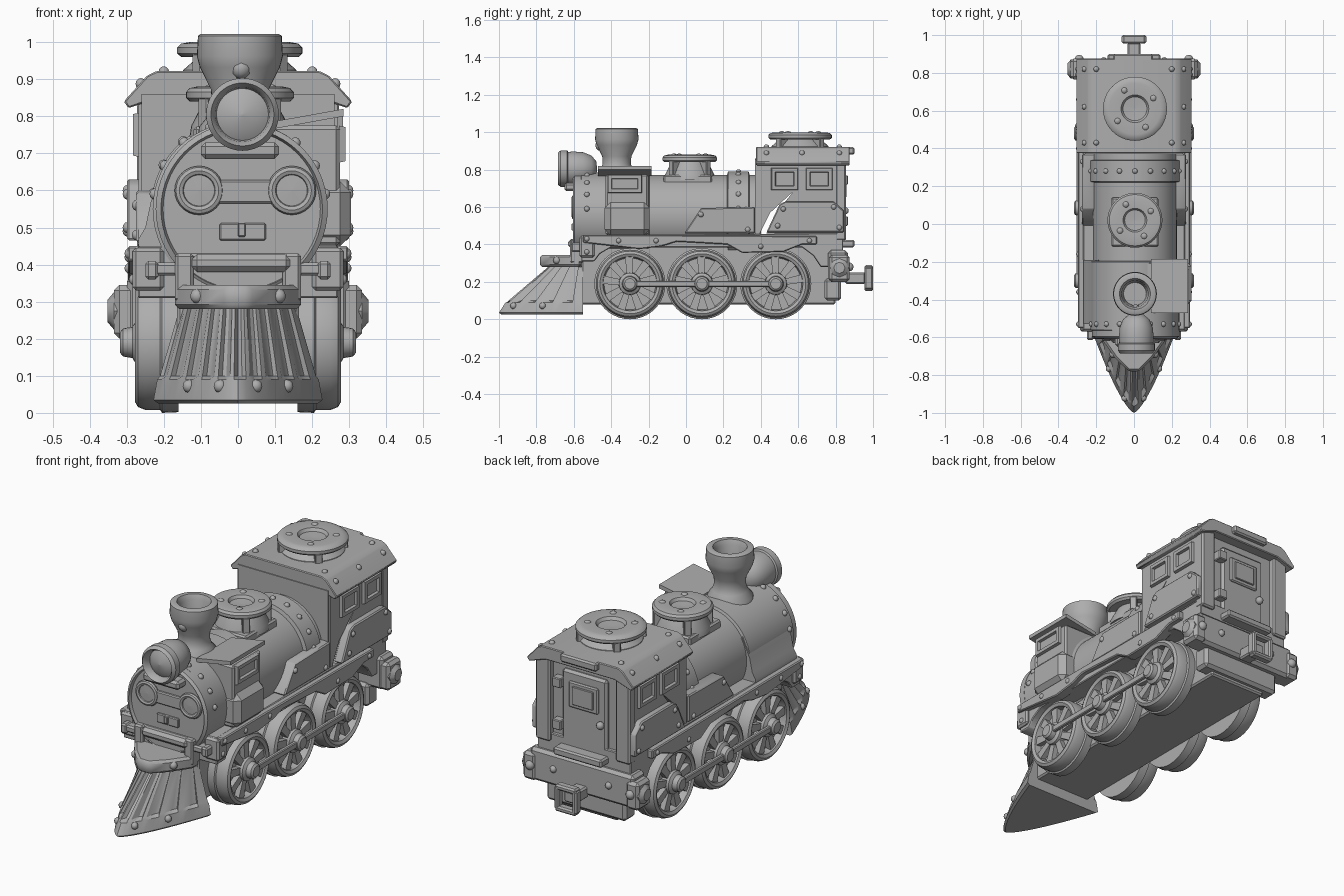
import bpy, bmesh, math
from mathutils import Matrix, Vector

if "Cube" in bpy.data.objects:
    bpy.data.objects.remove(bpy.data.objects["Cube"])

grey = bpy.data.materials.new("plain grey")
grey.diffuse_color = (0.42, 0.42, 0.42, 1)
grey.use_nodes = True
grey.node_tree.nodes["Principled BSDF"].inputs["Base Color"].default_value = grey.diffuse_color
ROT = {'z': Matrix(), 'y': Matrix.Rotation(math.radians(-90), 4, 'X'),
       'x': Matrix.Rotation(math.radians(90), 4, 'Y')}


def finish(name, bm, angle=35):
    bmesh.ops.recalc_face_normals(bm, faces=bm.faces)
    me = bpy.data.meshes.new(name)
    bm.to_mesh(me)
    bm.free()
    me.materials.append(grey)
    me.shade_smooth()
    me.set_sharp_from_angle(angle=math.radians(angle))
    ob = bpy.data.objects.new(name, me)
    bpy.context.collection.objects.link(ob)
    return ob


def loft(name, rings, bevel=0, caps=True, closed=False, angle=35):
    """Skin a list of equal point rings."""
    bm = bmesh.new()
    rows = [[bm.verts.new(p) for p in r] for r in rings]
    n = len(rows[0])
    pairs = list(zip(rows, rows[1:])) + ([(rows[-1], rows[0])] if closed else [])
    for a, b in pairs:
        for i in range(n):
            j = (i + 1) % n
            bm.faces.new((a[i], a[j], b[j], b[i]))
    if caps and not closed:
        bm.faces.new(rows[0])
        bm.faces.new(rows[-1])
    if bevel:
        bmesh.ops.recalc_face_normals(bm, faces=bm.faces)
        bmesh.ops.bevel(bm, geom=bm.edges[:], offset=bevel, segments=1, affect='EDGES')
    return finish(name, bm, angle)


def prism(name, pts, axis, a, b, bevel=0):
    """Extrude a profile: (y,z) along x, (x,z) along y, (x,y) along z."""
    put = {'x': lambda p, d: (d, p[0], p[1]), 'y': lambda p, d: (p[0], d, p[1]),
           'z': lambda p, d: (p[0], p[1], d)}[axis]
    return loft(name, [[put(p, d) for p in pts] for d in (a, b)], bevel)


def box(name, x0, x1, y0, y1, z0, z1, bevel=0.008):
    return prism(name, [(x0, y0), (x1, y0), (x1, y1), (x0, y1)], 'z', z0, z1, bevel)


def side_box(name, s, x0, x1, *rest):
    """Box given for the right side, mirrored when s is -1."""
    return box(name, min(s * x0, s * x1), max(s * x0, s * x1), *rest)


def lathe(name, prof, loc, axis='z', n=40, closed=False):
    """Turn a (radius, height) profile about an axis through loc."""
    m = Matrix.Translation(loc) @ ROT[axis]
    rings = [[m @ Vector((r * math.cos(math.tau * i / n), r * math.sin(math.tau * i / n), h))
              for i in range(n)] for r, h in prof]
    return loft(name, rings, closed=closed)


def ring(name, R, r, loc, axis, n=32):
    return lathe(name, [(R + r * math.cos(k * math.pi / 4), r * math.sin(k * math.pi / 4))
                        for k in range(8)], loc, axis, n, True)


rivet_bm = bmesh.new()


def rivet(x, y, z, r=0.015):
    bmesh.ops.create_uvsphere(rivet_bm, u_segments=10, v_segments=6, radius=r,
                              matrix=Matrix.Translation((x, y, z)))


def frame_window(name, s, x, y0, y1, z0, z1):
    """Raised rectangular rim with a thin pane on a side wall."""
    def rect(d, xx):
        return [(xx, y0 + d, z0 + d), (xx, y1 - d, z0 + d), (xx, y1 - d, z1 - d), (xx, y0 + d, z1 - d)]
    loft(name, [rect(0, s * x), rect(0.004, s * (x + .018)), rect(0.022, s * (x + .018)),
                rect(0.025, s * (x + .004))])


# boiler
lathe("boiler", [(.20, -.575), (.235, -.56), (.235, -.20), (.222, -.195), (.222, .22), (.24, .225),
                 (.24, .335), (.222, .34), (.222, .40)], (.005, 0, .55), 'y', 56)
lathe("face_plate", [(.232, -.56), (.232, -.595), (.218, -.605), (.212, -.59), (.0, -.59)], (.01, 0, .55), 'y', 56)
for x in (-.105, .145):
    ring("eye_ring", .053, .013, (x, -.598, .60), 'y')
    lathe("eye_disc", [(.05, 0), (.045, -.012), (.0, -.014)], (x, -.59, .60), 'y')
box("face_bridge", -.055, .095, -.605, -.58, .565, .628, .005)
box("mouth_plate", -.05, .075, -.602, -.58, .465, .512, .004)
box("mouth_latch", 0, .02, -.612, -.59, .475, .512, .003)
# flared skirt where the boiler meets the running board
prism("boiler_skirt", [(-.19, .67), (-.235, .57), (-.25, .50), (-.268, .47), (-.268, .44), (-.05, .44)],
      'y', -.53, -.19)

# headlight
box("headlight_bracket", -.10, .11, -.65, -.50, .685, .73, .012)
lathe("headlight", [(.0, .125), (.04, .12), (.07, .095), (.088, .05), (.092, 0), (.09, -.03), (.098, -.035), (.098, -.07),
                    (.085, -.085), (.074, -.07), (.07, -.045), (.04, -.062), (.0, -.067)], (.012, -.60, .805), 'y')
rivet(.008, -.455, .93, .03)

# chimney
lathe("chimney", [(.115, -.05), (.11, 0), (.085, .03), (.075, .06), (.078, .10), (.108, .16), (.116, .19), (.113, .245),
                  (.105, .25), (.082, .25), (.07, .225), (.06, .10), (.0, .10)], (.005, -.37, .772))


def hatch(name, y, z, k, h):
    """Flared cap with a hollow boss, knobs and brackets."""
    lathe(name, [(.14 * k, -.03), (.135 * k, .0), (.10 * k, h - .04), (.14 * k, h - .04), (.15 * k, h - .03),
                 (.15 * k, h - .015), (.14 * k, h - .004), (.12 * k, h), (.065 * k, h - .003), (.056 * k, h - .018),
                 (0, h - .022)], (.005, y, z))
    for a in (30, 120, 215, 300):
        c, s = math.cos(math.radians(a)), math.sin(math.radians(a))
        rivet(.005 + .10 * k * c, y + .10 * k * s, z + h - .015, .022)
    for a in (45, 135, 225, 315):
        ob = box(name + "_bracket", .08 * k, .148 * k, -.018, .018, -.015, h - .03, .004)
        ob.matrix_world = Matrix.Translation((.005, y, z)) @ Matrix.Rotation(math.radians(a), 4, 'Z')


box("dome_base", -.12, .13, -.12, .14, .70, .772)
hatch("steam_dome", .02, .775, .97, .105)
hatch("roof_hatch", .61, .925, 1.13, .075)

# cab with a slanted slot behind the front post
prism("cab", [(.38, .86), (.38, .46), (.395, .46), (.45, .57), (.575, .685), (.485, .57), (.43, .46),
              (.82, .46), (.82, .86)], 'x', -.268, .268)
prism("cab_front_post", [(.37, .86), (.37, .45), (.395, .45), (.41, .86)], 'x', -.26, .26)
roof = [(-.308, .84), (-.245, .91), (-.22, .922), (.22, .922), (.245, .91), (.308, .84), (.295, .822),
        (.20, .855), (-.20, .855), (-.295, .822)]
prism("roof", roof, 'y', .375, .875, .004)
box("roof_back_ridge", -.11, .10, .86, .90, .88, .922)
for s in (-1, 1):
    frame_window("cab_window", s, .265, .455, .60, .69, .81)
    frame_window("cab_window", s, .265, .64, .785, .69, .81)
    prism("cab_side_panel", [(.43, .465), (.50, .615), (.53, .63), (.79, .63), (.845, .58), (.845, .465)],
          'x', s * .25, s * .30, .006)
    side_box("cab_back_post", s, .19, .272, .80, .855, .42, .86)
    prism("boiler_side_panel", [(-.01, .46), (.08, .595), (.37, .60), (.37, .46)], 'x', s * .17, s * .275, .006)
    for y, z in ((.08, .56), (.33, .48), (.49, .50), (.52, .59), (.79, .60), (.82, .49)):
        rivet(s * (.272 if y < .4 else .297), y, z)
    for y in (.43, .62, .82):
        rivet(s * .262, y, .888)
    for y in (.43, .82):
        rivet(s * .20, y, .92)
# rear door
box("cab_door", -.13, .13, .81, .84, .43, .815, .012)
box("door_window_rim", -.085, .085, .83, .85, .63, .765, .006)
box("door_window_pane", -.06, .06, .845, .857, .65, .745, .003)
for z in (.50, .72):
    box("door_hinge", .12, .17, .82, .865, z, z + .05, .004)
rivet(-.10, .85, .58, .02)
box("door_step", -.14, .14, .80, .90, .385, .425)

# side cabinet beside the boiler front
box("side_cabinet", .05, .275, -.43, -.20, .45, .775, .01)
box("side_cabinet_base", .05, .305, -.435, -.195, .45, .625, .03)
frame_window("cabinet_window", 1, .272, -.42, -.235, .675, .775)
prism("cabinet_roof", [(.09, .765), (.285, .80), (.285, .82), (.09, .785)], 'y', -.47, -.185)

# chassis and running boards
box("belly", -.165, .165, -.56, .80, .08, .44)
board = [(-.56, .45), (-.56, .31), (-.49, .31), (-.46, .35), (-.40, .385), (.62, .385), (.68, .34), (.72, .28),
         (.84, .28), (.84, .46)]
prism("running_board", board, 'x', -.27, .27, .004)
for s in (-1, 1):
    prism("board_trim", [(-.55, .45), (-.55, .41), (-.25, .375), (-.13, .39), (-.05, .415), (.22, .40), (.30, .355),
                         (.52, .36), (.62, .40), (.70, .40), (.70, .445), (-.20, .45)], 'x', s * .24, s * .297, .005)
    side_box("front_corner", s, .20, .285, -.57, -.49, .33, .445, .01)
    side_box("front_buffer", s, .16, .225, -.61, -.55, .37, .405)
    side_box("front_buffer_pad", s, .215, .25, -.615, -.55, .36, .41)
    for y, z in ((-.53, .43), (-.53, .36), (-.16, .42), (.40, .39), (.66, .42), (-.36, .42)):
        rivet(s * (.28 if z == .36 else .292), y, z)

# wheels and coupling rods
WY = (-.30, .085, .48)
WZ = .19
for s in (-1, 1):
    for y in WY:
        lathe("wheel", [(.0, s * .16), (.188, s * .16), (.19, s * .205), (.182, s * .21), (.182, s * .25),
                        (.174, s * .27), (.16, s * .278), (.145, s * .27), (.138, s * .235), (.0, s * .235)], (0, y, WZ), 'x')
        lathe("wheel_hub", [(.062, s * .23), (.058, s * .275), (.042, s * .285), (.038, s * .31), (.028, s * .318),
                            (0, s * .318)], (0, y, WZ), 'x', 20)
        for k in range(9):
            ob = prism("spoke", [(.04, -.015), (.145, -.022), (.145, .022), (.04, .015)], 'x', s * .23, s * .262)
            ob.matrix_world = Matrix.Translation((0, y, WZ)) @ Matrix.Rotation(math.tau * k / 9 + .2, 4, 'X')
    side_box("coupling_rod", s, .284, .305, WY[0], WY[2], WZ - .016, WZ + .016, .004)

# rear beam and coupler
box("rear_beam", -.30, .30, .76, .865, .20, .37, .015)
box("rear_lower_beam", -.23, .23, .74, .83, .10, .22, .015)
for s in (-1, 1):
    side_box("rear_buffer_block", s, .26, .335, .765, .875, .20, .345, .015)
    lathe("buffer_boss", [(.05, s * .32), (.05, s * .335), (.03, s * .352), (0, s * .352)], (0, .82, .275), 'x', 8)
    rivet(s * .29, .872, .28, .024)
    rivet(s * .16, .865, .29, .018)
    side_box("coupler_side", s, .038, .065, .955, 1.0, .16, .28)
box("coupler_shaft", -.035, .035, .85, .96, .19, .25)
for z0, z1 in ((.15, .178), (.262, .29)):
    box("coupler_bar", -.06, .06, .955, 1.0, z0, z1)


# cowcatcher: ribbed wedge between a lower rim and a top plate
def nose(t, tip, back=-.55):
    return tip + (back - tip) * abs(t) ** 1.4


def wedge(z, w, tip, groove=0, n=40):
    pts = []
    for i in range(n + 1):
        t = i / (n / 2) - 1
        g = groove if i % 4 in (0, 1) else 0
        pts.append((w * t * (1 - .4 * g), min(-.55, nose(t, tip) + g), z))
    return pts


loft("cowcatcher", [wedge(.025, .215, -.985), wedge(.035, .228, -1.0), wedge(.09, .218, -.965),
                    wedge(.10, .213, -.955, .035), wedge(.28, .16, -.74, .025)], angle=25)
prism("cowcatcher_top", [(-.17, -.56), (-.17, -.61), (-.10, -.71), (-.03, -.78), (.03, -.78), (.10, -.71),
                         (.17, -.61), (.17, -.56)], 'z', .28, .345, .012)
for t in (-.6, -.22, .22, .6):
    rivet(.22 * t, nose(t, -.973), .072, .018)
for s in (-1, 1):
    rivet(s * .11, -.69, .315, .02)
    side_box("bumper_bracket", s, .12, .17, -.62, -.55, .30, .43)
box("bumper_bar", -.125, .145, -.63, -.57, .38, .428, .015)
box("bumper_back", -.15, .15, -.60, -.55, .28, .43)

# rivets on the boiler bands
for k in range(9):
    a = math.radians(10 + 20 * k)
    c, sn = math.cos(a), math.sin(a)
    rivet(.005 + .237 * c, .28, .55 + .237 * sn)
    if k != 4:
        rivet(.005 + .233 * c, -.53, .55 + .233 * sn)
finish("rivets", rivet_bm, 60)
